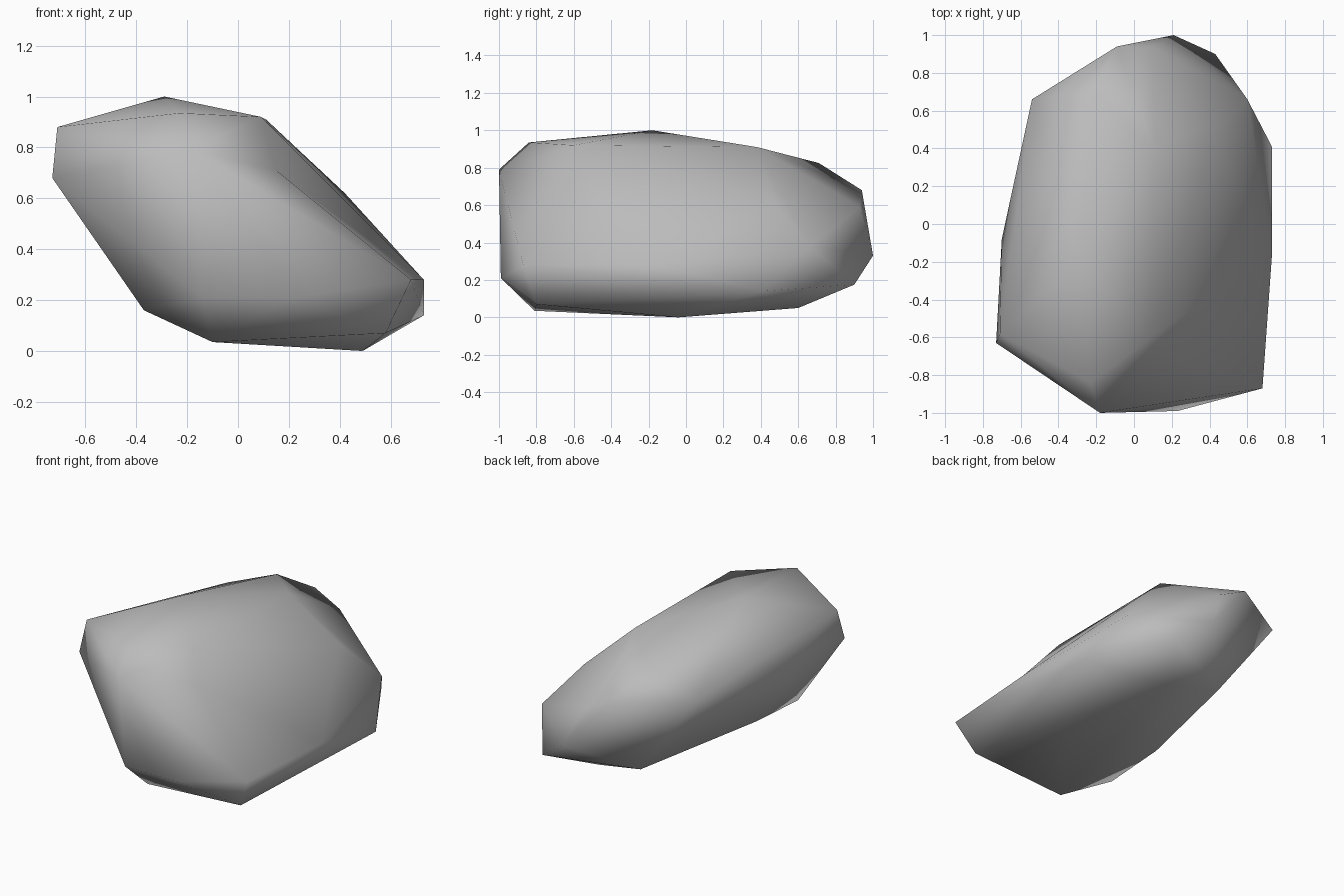
import bpy
import bmesh

cube = bpy.data.objects.get("Cube")
if cube:
    bpy.data.objects.remove(cube, do_unlink=True)


def wrap(bm):
    """Skin the corner points: keep each triangle with all points behind it."""
    points = list(bm.verts)
    count = len(points)
    for i in range(count):
        for j in range(i + 1, count):
            for k in range(j + 1, count):
                a, b, c = points[i], points[j], points[k]
                normal = (b.co - a.co).cross(c.co - a.co)
                sides = [normal.dot(points[n].co - a.co)
                         for n in range(count) if n not in (i, j, k)]
                if max(sides) <= 0:
                    bm.faces.new((a, b, c))
                elif min(sides) >= 0:
                    bm.faces.new((a, c, b))


def notch(bm, start, end, co):
    """Break the edge between two corners at a sunken point."""
    edge = bm.edges.get((start, end))
    rings = [list(f.verts) for f in edge.link_faces]
    bm.edges.remove(edge)
    middle = bm.verts.new(co)
    for ring in rings:
        for old in (start, end):
            bm.faces.new([middle if v == old else v for v in ring])


# Corners of the boulder, grouped by region
ridge_corner = (.09, -.6, .92)
side_corner = (.68, -.87, .28)
top = [(-.29, -.18, 1), (-.71, -.58, .88), (-.23, -.84, .935),
       (.11, .38, .91), (-.21, .71, .825), ridge_corner]
front = [(-.18, -1, .79), (-.14, -.99, .21), (.23, -.99, .21)]
right_side = [(-.73, -.63, .68), (-.7, -.08, .68), (-.54, .66, .7)]
left_side = [side_corner, (.73, -.17, .28), (.73, .41, .14),
             (.42, .47, .62), (.6, .66, .38)]
back = [(-.09, .94, .68), (.1, .93, .59), (.21, 1, .33), (.43, .9, .175)]
base = [(-.1, -.81, .035), (.58, -.8, .07), (.49, -.04, 0),
        (-.37, -.65, .16), (-.36, -.22, .18), (.225, .6, .05),
        (-.12, .65, .13)]

# Chunky body with a chipped hollow along the upper left front edge
bm = bmesh.new()
corners = {p: bm.verts.new(p)
           for p in top + front + right_side + left_side + back + base}
wrap(bm)
notch(bm, corners[ridge_corner], corners[side_corner], (.15, -.65, .71))
for vert in list(bm.verts):
    if not vert.link_faces:
        bm.verts.remove(vert)
for face in bm.faces:
    face.smooth = True
bm.normal_update()

mesh = bpy.data.meshes.new("boulder")
bm.to_mesh(mesh)
bm.free()
boulder = bpy.data.objects.new("boulder", mesh)
bpy.context.scene.collection.objects.link(boulder)

# Stone colour
stone = bpy.data.materials.new("stone_grey")
stone.use_nodes = True
stone.diffuse_color = (0.5, 0.5, 0.5, 1)
for node in stone.node_tree.nodes:
    if node.type == 'BSDF_PRINCIPLED':
        node.inputs["Base Color"].default_value = stone.diffuse_color
mesh.materials.append(stone)
bpy.context.view_layer.update()
